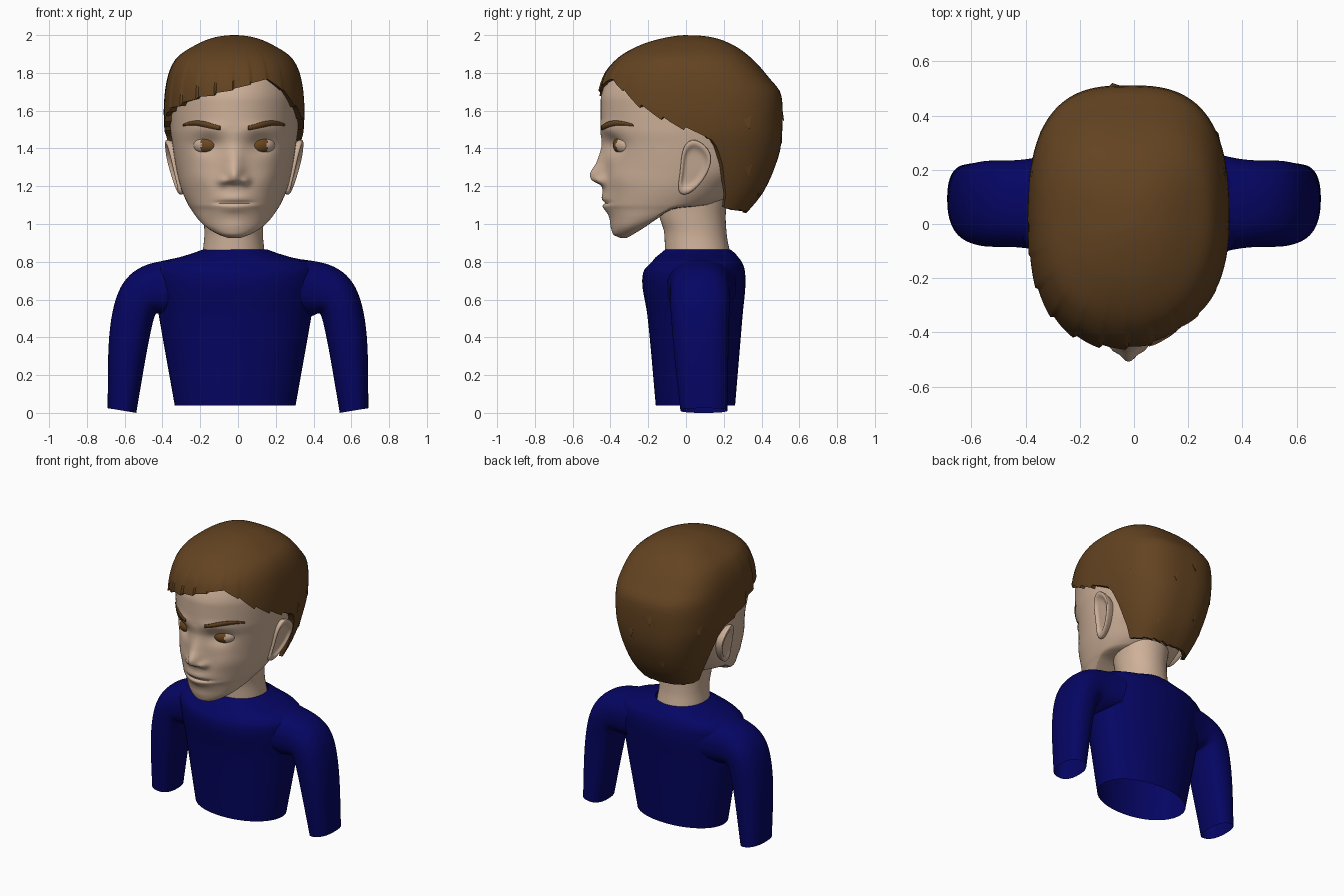
import bpy, bmesh, math, random
from mathutils import Matrix, Vector

if "Cube" in bpy.data.objects:
    bpy.data.objects.remove(bpy.data.objects["Cube"])

random.seed(4)
CX = -0.02  # the head sits slightly off centre


def material(name, rgb):
    m = bpy.data.materials.new(name)
    m.diffuse_color = (*rgb, 1)
    m.use_nodes = True
    m.node_tree.nodes["Principled BSDF"].inputs["Base Color"].default_value = m.diffuse_color
    return m


SKIN = material("skin", (0.62, 0.44, 0.32))
HAIR = material("brown hair", (0.125, 0.056, 0.015))
IRIS = material("brown iris", (0.15, 0.065, 0.015))
BLUE = material("blue shirt", (0.0015, 0.0015, 0.125))


def finish(name, bm, mats, angle=50):
    bmesh.ops.recalc_face_normals(bm, faces=bm.faces[:])
    me = bpy.data.meshes.new(name)
    bm.to_mesh(me)
    bm.free()
    for m in mats:
        me.materials.append(m)
    ob = bpy.data.objects.new(name, me)
    bpy.context.collection.objects.link(ob)
    bpy.ops.object.select_all(action='DESELECT')
    ob.select_set(True)
    bpy.context.view_layer.objects.active = ob
    bpy.ops.object.shade_smooth_by_angle(angle=math.radians(angle))
    return ob


def skin_rings(rings, closed=True, cap_first=False, cap_last=False):
    """Bridge equal-length rings of points with quads."""
    bm = bmesh.new()
    vs = [[bm.verts.new(p) for p in r] for r in rings]
    n = len(vs[0])
    for a, b in zip(vs, vs[1:]):
        for i in range(n if closed else n - 1):
            j = (i + 1) % n
            bm.faces.new((a[i], a[j], b[j], b[i]))
    if cap_first:
        bm.faces.new(vs[0])
    if cap_last:
        bm.faces.new(vs[-1])
    return bm


def sample(table, k):
    """Smooth monotone interpolation of table rows keyed on the first column."""
    if k <= table[0][0]:
        return table[0][1:]
    if k >= table[-1][0]:
        return table[-1][1:]
    i = next(i for i in range(len(table) - 1) if k <= table[i + 1][0])

    def slope(j, c):
        d = [(table[m + 1][c] - table[m][c]) / (table[m + 1][0] - table[m][0])
             for m in (j - 1, j) if 0 <= m < len(table) - 1]
        if len(d) == 1:
            return d[0]
        return 0 if d[0] * d[1] <= 0 else 2 * d[0] * d[1] / (d[0] + d[1])
    a, b = table[i], table[i + 1]
    h = b[0] - a[0]
    t = (k - a[0]) / h
    return [(1 + 2 * t) * (1 - t) ** 2 * a[c] + t * (1 - t) ** 2 * h * slope(i, c)
            + t * t * (3 - 2 * t) * b[c] - t * t * (1 - t) * h * slope(i + 1, c)
            for c in range(1, len(a))]


def section(row, deg, nf, nb, cx):
    """Point on a rounded outline; 0 degrees is the front, 90 the right."""
    w, yf, yc, yb = row
    s, c = math.sin(math.radians(deg)), math.cos(math.radians(deg))
    n = nf if c > 0 else nb
    r = (abs(s) ** n + abs(c) ** n) ** (-1 / n)
    return cx + w * s * r, yc + (yf - yc if c > 0 else yc - yb) * c * r


def loft(name, table, steps, mat, n, cx):
    z0, z1 = table[0][0], table[-1][0]
    rings = []
    for k in range(steps + 1):
        z = z0 + (z1 - z0) * k / steps
        row = sample(table, z)
        rings.append([(*section(row, 360 * i / 48, n, n, cx), z) for i in range(48)])
    return finish(name, skin_rings(rings), [mat])


# Shirt body: rows are height, half width, front, widest point, back
loft("shirt_body", [
    (.04, .32, -.16, .06, .26), (.52, .405, -.205, .075, .30), (.70, .435, -.232, .075, .315),
    (.75, .44, -.225, .075, .312), (.80, .40, -.18, .075, .295), (.82, .31, -.165, .07, .28),
    (.84, .24, -.14, .07, .265), (.865, .17, -.11, .06, .235)], 40, BLUE, 2.05, -.015)

# Sleeves: outer and inner points of each ring, then depth centre and half depth
SLEEVE = [(.27, .822, .30, .52, .075, .19), (.38, .808, .36, .51, .075, .168),
          (.48, .792, .395, .51, .075, .16),
          (.575, .74, .425, .53, .075, .16), (.64, .645, .44, .525, .075, .16),
          (.675, .50, .46, .44, .075, .152), (.69, .33, .488, .30, .08, .145),
          (.69, .025, .538, 0, .095, .125)]
for side, label in ((1, "right"), (-1, "left")):
    rings = []
    for xo, zo, xi, zi, yc, hd in SLEEVE:
        ring = []
        for i in range(24):
            c, s = math.cos(math.tau * i / 24), math.sin(math.tau * i / 24)
            r = (abs(c) ** 2.5 + abs(s) ** 2.5) ** -.4
            t = (1 + c * r) / 2
            ring.append((side * (xi + (xo - xi) * t), yc + hd * s * r, zi + (zo - zi) * t))
        rings.append(ring)
    sleeve = finish(label + "_sleeve", skin_rings(rings), [BLUE], 80)
    sleeve.modifiers.new("round", 'SUBSURF').levels = 2

# Neck
loft("neck", [(.84, .165, -.11, .06, .235), (.95, .155, -.115, .05, .215),
              (1.04, .16, -.14, .04, .21), (1.13, .17, -.15, .04, .22)], 16, SKIN, 2.1, -.023)

# Head: rows as for the shirt body
HEAD = [(.925, .03, -.345, -.33, -.315), (.945, .085, -.385, -.31, -.28),
        (.985, .15, -.393, -.26, -.215), (1.03, .195, -.405, -.18, -.15),
        (1.08, .23, -.425, -.10, -.06), (1.10, .243, -.435, -.08, .16),
        (1.2, .285, -.437, -.02, .28), (1.3, .308, -.432, 0, .41),
        (1.42, .327, -.437, 0, .46), (1.5, .338, -.452, 0, .47),
        (1.65, .345, -.452, 0, .47), (1.75, .33, -.425, 0, .43),
        (1.85, .27, -.33, 0, .32), (1.9, .18, -.22, 0, .22)]
NOSE = [(1.16, 0), (1.2, .01), (1.235, .066), (1.26, .075), (1.33, .04), (1.42, .01), (1.5, 0)]


def relief(x, z):
    """How far the facial features push the face forward."""
    u = abs(x - CX)

    def g(du, su, dz, sz):
        return math.exp(-(du / su) ** 2 - (dz / sz) ** 2)
    return (sample(NOSE, z)[0] * math.exp(-(u / .05) ** 2)
            + .026 * g(u - .06, .025, z - 1.228, .025)
            - .035 * g(u - .14, .068, z - 1.418, .05)
            + .008 * g(u - .13, .09, z - 1.51, .03)
            + .012 * g(u - .19, .07, z - 1.25, .07)
            + .010 * g(u, .08, z - 1.14, .025) + .010 * g(u, .075, z - 1.085, .022)
            - .014 * math.exp(-(u / .1) ** 4 - ((z - 1.112) / .008) ** 2)
            + .006 * g(u, .07, z - .985, .03))


def face_y(x, z):
    w, yf, yc, yb = sample(HEAD, z)
    return yc + (yf - yc) * math.sqrt(max(0, 1 - ((x - CX) / w) ** 2)) - relief(x, z)


rings = []
for k in range(123):
    z = .925 + .975 * k / 122
    row = sample(HEAD, z)
    ring = []
    for i in range(160):
        x, y = section(row, i * 2.25, 2, 2, CX)
        front = max(0, math.cos(math.radians(i * 2.25)))
        ring.append((x, y - relief(x, z) * min(1, 3 * front), z))
    rings.append(ring)
finish("head", skin_rings(rings, cap_first=True, cap_last=True), [SKIN])

# Ear outline in side view, and its layers as (scale, outward offset)
EAR = [(.0, 1.435), (.06, 1.455), (.14, 1.38), (.13, 1.30), (.08, 1.21),
       (0, 1.145), (-.05, 1.17), (-.03, 1.26), (-.025, 1.37)]
LAYERS = [(.85, -.06), (1.02, .0), (1.02, .018), (.82, .022), (.68, .002), (.3, .004)]

for side, label in ((1, "right"), (-1, "left")):
    rings = []
    for scale, out in LAYERS:
        ring = []
        for y, z in EAR:
            y, z = .04 + (y - .04) * scale, 1.3 + (z - 1.3) * scale
            x = .315 + out + .22 * (z - 1.3) + .15 * (y - .04)
            ring.append((CX + side * x, y, z))
        rings.append(ring)
    ear = finish(label + "_ear", skin_rings(rings, cap_last=True), [SKIN], 80)
    ear.modifiers.new("round", 'SUBSURF').levels = 2

    # Eyeball with the iris as its middle front faces
    ex = CX + side * .14
    bm = bmesh.new()
    bmesh.ops.create_uvsphere(bm, u_segments=48, v_segments=32, radius=1, matrix=(
        Matrix.Translation((ex, -.326, 1.418)) @ Matrix.Rotation(side * .42, 4, 'Z')
        @ Matrix.Diagonal((.08, .056, .052, 1))))
    for f in bm.faces:
        c = f.calc_center_median()
        if abs(c.x - ex) < .036 and abs(c.z - 1.418) < .035 and c.y < -.33:
            f.material_index = 1
    finish(label + "_eye", bm, [SKIN, IRIS])

    # Eyebrow: thin arched strip following the forehead
    low, high = [], []
    for i in range(13):
        t = i / 12
        x = CX + side * (.075 + .195 * t)
        z = 1.508 + .033 * math.sin(math.pi * min(1, t * .85)) * t ** .5
        h = .004 + .011 * math.sin(math.pi * (.2 + .75 * t))
        low.append((x, face_y(x, z - h) - .005, z - h))
        high.append((x, face_y(x, z + h) - .007, z + h))
    brow = finish(label + "_eyebrow", skin_rings([low, high], closed=False), [HAIR])
    brow.modifiers.new("thickness", 'SOLIDIFY').thickness = .006

# Hair: rows are height, half width, front, widest point, back
HAIR_ROWS = [(2.0, 0, .01, .01, .01), (1.99, .095, -.09, .01, .13), (1.95, .2, -.235, .01, .245),
             (1.87, .312, -.37, 0, .355), (1.78, .352, -.437, 0, .435), (1.68, .368, -.462, 0, .505),
             (1.6, .372, -.466, 0, .512), (1.5, .368, -.465, 0, .51), (1.4, .347, -.46, 0, .5),
             (1.3, .318, -.45, .03, .47), (1.17, .268, -.4, .08, .41), (1.0, .195, -.3, .1, .27)]
HAIR_KEYED = [(math.sqrt(2.0 - r[0]), *r[1:]) for r in HAIR_ROWS]
# Hairline height by angle from the front; the sides and back are mirrored
SIDE_HEM = [(80, 1.54), (92, 1.5), (103, 1.47), (109, 1.4), (111.5, 1.29), (113, 1.09),
            (125, 1.075), (180, 1.065)]
HEM = ([(-a, z) for a, z in reversed(SIDE_HEM)]
       + [(-70, 1.59), (-50, 1.63), (-29, 1.67), (0, 1.715), (28, 1.77), (42, 1.72), (61, 1.62)]
       + SIDE_HEM)


def hem(deg):
    for (a, za), (b, zb) in zip(HEM, HEM[1:]):
        if a <= deg <= b:
            return za + (zb - za) * (deg - a) / (b - a)


def hair_point(deg, z, scale=1.0):
    row = sample(HAIR_KEYED, math.sqrt(max(0, 2.0 - z)))
    x, y = section(row, deg, 2.4 if deg < 0 else 2.1, 2.8, CX)
    return Vector((CX + (x - CX) * scale, row[2] + (y - row[2]) * scale, z))


COLS, ROWS, LOCK = 240, 36, 10
jag = [random.uniform(.003, .025) for _ in range(COLS // LOCK)]
rings = [[] for _ in range(ROWS + 1)]
for i in range(COLS):
    deg = -180 + 360 * i / COLS
    saw = (i % LOCK) / (LOCK - 1)
    edge = hem(deg) - jag[i // LOCK] * (saw - .3) * (1 if abs(deg) < 105 else .5)
    fringe = max(0, math.cos(math.radians(deg + 25)))
    for k in range(ROWS):
        t = .04 + .96 * k / (ROWS - 1)
        lift = 1 + .025 * fringe * (saw - .5) * t ** 3
        rings[k].append(hair_point(deg, 2.0 - (2.0 - edge) * t * t, lift))
    rings[ROWS].append(hair_point(deg, edge + .004, .9))
finish("hair", skin_rings(rings, cap_first=True), [HAIR], 40)

# Small loose tufts on the back and sides of the hair
bm = bmesh.new()
for deg, z in ((125, 1.58), (128, 1.33), (165, 1.5), (-160, 1.3), (-128, 1.55), (-135, 1.28),
               (150, 1.22), (-172, 1.62)):
    pts = [hair_point(deg - 4, z, .995), hair_point(deg + 4, z + .03, .995),
           hair_point(deg + 1, z - .08, 1.02), hair_point(deg, z - .04, .97)]
    a, b, c, d = [bm.verts.new(p) for p in pts]
    for tri in ((a, b, c), (a, c, d), (b, d, c), (a, d, b)):
        bm.faces.new(tri)
finish("hair_tufts", bm, [HAIR], 20)
